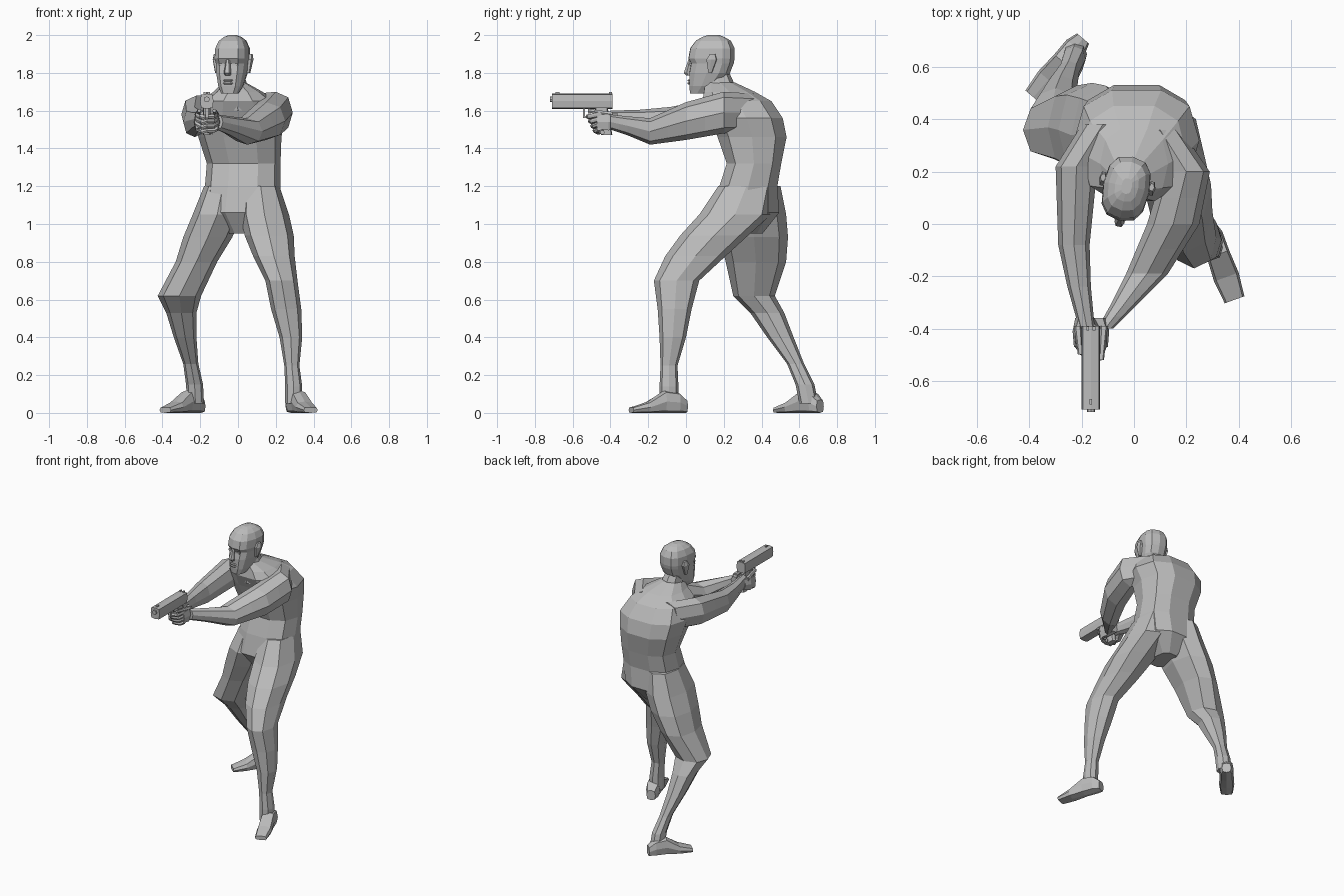
import bpy, bmesh, math
from mathutils import Vector

cube = bpy.data.objects.get("Cube")
if cube:
    bpy.data.objects.remove(cube, do_unlink=True)

COLOUR = (.5, .5, .5, 1)
grey = bpy.data.materials.new("clay_grey")
grey.use_nodes = True
grey.diffuse_color = COLOUR
grey.node_tree.nodes["Principled BSDF"].inputs["Base Color"].default_value = COLOUR

X, Y, Z = Vector((1, 0, 0)), Vector((0, 1, 0)), Vector((0, 0, 1))
LEVEL, UPRIGHT, ACROSS = (X, Y), (X, Z), (Y, Z)


def finish(name, bm):
    bmesh.ops.recalc_face_normals(bm, faces=bm.faces)
    mesh = bpy.data.meshes.new(name)
    bm.to_mesh(mesh)
    bm.free()
    mesh.materials.append(grey)
    obj = bpy.data.objects.new(name, mesh)
    bpy.context.collection.objects.link(obj)
    return obj


def box(name, centre, size):
    bm = bmesh.new()
    bmesh.ops.create_cube(bm, size=1)
    bmesh.ops.scale(bm, vec=size, verts=bm.verts)
    bmesh.ops.translate(bm, vec=centre, verts=bm.verts)
    return finish(name, bm)


def subdivide(joints, steps, swell):
    """Add sections between joints, swollen like muscle halfway along."""
    sections = []
    for (start, size), (end, next_size) in zip(joints, joints[1:]):
        for step in range(steps):
            t = step / steps
            grow = 1 + swell * math.sin(math.pi * t)
            between = Vector(size).lerp(Vector(next_size), t) * grow
            sections.append((Vector(start).lerp(Vector(end), t), between))
    last, last_size = joints[-1]
    return sections + [(Vector(last), last_size)]


def limb(name, joints, plane, steps=1, swell=0, sides=8, power=.85):
    """Skin faceted sections (centre, half sizes) lying in one plane; low power is boxier."""
    bm = bmesh.new()
    loops = []
    for centre, (half_a, half_b) in subdivide(joints, steps, swell):
        loop = []
        for i in range(sides):
            c = math.cos(math.tau * i / sides)
            s = math.sin(math.tau * i / sides)
            u = math.copysign(abs(c) ** power, c) * half_a
            v = math.copysign(abs(s) ** power, s) * half_b
            loop.append(bm.verts.new(centre + plane[0] * u + plane[1] * v))
        loops.append(loop)
    for low, high in zip(loops, loops[1:]):
        for i in range(sides):
            j = (i + 1) % sides
            bm.faces.new((low[i], low[j], high[j], high[i]))
    bm.faces.new(loops[0])
    bm.faces.new(loops[-1])
    return finish(name, bm)


# Torso and neck, hunched forward over the hips
limb("torso", [
    ((.01, .31, .95), (.07, .1)),
    ((.01, .32, 1.06), (.2, .18)),
    ((.025, .33, 1.2), (.2, .16)),
    ((.03, .36, 1.32), (.195, .15)),
    ((.01, .35, 1.46), (.22, .19)),
    ((.01, .32, 1.56), (.24, .2)),
    ((0, .27, 1.65), (.2, .19)),
    ((0, .23, 1.7), (.13, .14)),
    ((-.02, .18, 1.75), (.06, .08))], LEVEL, sides=10, power=.8)
limb("neck", [
    ((0, .21, 1.6), (.09, .11)),
    ((-.03, .16, 1.8), (.06, .07))], LEVEL, steps=2)

# Legs and feet; the knees sit at the fifth joint, calves just below
HIP_SIZES = [(.1, .15), (.13, .19), (.13, .18), (.11, .16)]
CALF_SIZES = [(.08, .09), (.06, .07), (.04, .045), (.045, .05), (.045, .05)]


def leg(name, knee_size, points):
    sizes = HIP_SIZES + [knee_size] + CALF_SIZES
    limb(name, list(zip(points, sizes)), LEVEL)


def foot(name, heel, toe):
    heel, toe = Vector(heel), Vector(toe)
    side = (toe - heel).cross(Z).normalized()
    sections = []
    for along, half_width, height in ((0, .03, .07), (.15, .045, .11), (.4, .045, .12),
                                      (.7, .05, .06), (1, .04, .03)):
        centre = heel.lerp(toe, along) + Z * height / 2
        sections.append((centre, (half_width, height / 2)))
    limb(name, sections, (side, Z), power=.6)


leg("left_leg", (.085, .12), [
    (.12, .32, 1.2), (.14, .26, 1.05), (.165, .15, .94), (.19, .05, .83), (.23, -.05, .7),
    (.255, -.06, .55), (.28, -.07, .4), (.285, -.09, .25), (.295, -.09, .14), (.295, -.09, .05)])
leg("right_leg", (.115, .11), [
    (-.08, .35, 1.2), (-.11, .34, 1.05), (-.16, .36, .93), (-.22, .37, .8), (-.31, .36, .62),
    (-.3, .43, .53), (-.28, .5, .4), (-.25, .58, .26), (-.23, .63, .15), (-.225, .65, .05)])
foot("left_foot", (.28, 0, 0), (.385, -.29, 0))
foot("right_foot", (-.195, .71, 0), (-.385, .485, 0))

# Arms reaching forward to the grip
BLADE, SHOULDER, WRIST = (.08, .1), (.09, .11), (.03, .04)
limb("left_arm", [
    ((.1, .36, 1.59), BLADE),
    ((.2, .2, 1.59), SHOULDER),
    ((.15, 0, 1.545), (.1, .1)),
    ((.05, -.19, 1.49), (.08, .07)),
    ((-.04, -.31, 1.52), (.05, .05)),
    ((-.11, -.4, 1.54), WRIST)], UPRIGHT, steps=2, power=.9)
limb("right_arm", [
    ((-.12, .38, 1.58), BLADE),
    ((-.22, .22, 1.58), (.08, .1)),
    ((-.23, -.08, 1.54), (.06, .08)),
    ((-.21, -.24, 1.55), (.045, .055)),
    ((-.18, -.4, 1.56), WRIST)], UPRIGHT, steps=2, power=.9)

# Hands: palm, thumb and fingers curled round the grip
aim = Vector((-.165, 0, 0))
for label, s, reach in (("right", -1, -.5), ("left", 1, -.52)):
    limb(label + "_palm", [
        (aim + Vector((s * .03, -.36, 1.55)), WRIST),
        (aim + Vector((s * .05, -.41, 1.54)), (.02, .05)),
        (aim + Vector((s * .05, -.47, 1.54)), (.015, .04))], UPRIGHT, sides=6)
    limb(label + "_thumb", [
        (aim + Vector((s * .05, -.39, 1.58)), (.015, .015)),
        (aim + Vector((s * .04, reach, 1.6)), (.01, .01))], UPRIGHT, sides=6)
    for finger in range(4):
        drop = finger * .025
        tip = reach + drop / 2
        thick = (.012, .012)
        limb(f"{label}_finger_{finger + 1}", [
            (aim + Vector((s * .06, -.46, 1.58 - drop)), thick),
            (aim + Vector((s * .04, tip + .01, 1.57 - drop)), thick),
            (aim + Vector((0, tip, 1.57 - drop)), thick),
            (aim + Vector((s * -.03, tip + .02, 1.56 - drop)), thick)], ACROSS, sides=6)

# Pistol
limb("pistol_slide", [
    (aim + Vector((0, y, 1.65)), (.035, .04)) for y in (-.71, -.39)], UPRIGHT, power=.4)
limb("pistol_barrel", [
    (aim + Vector((0, y, 1.66)), (.015, .015)) for y in (-.68, -.72)], UPRIGHT)
limb("pistol_grip", [
    (aim + Vector((0, -.42, 1.47)), (.02, .03)),
    (aim + Vector((0, -.45, 1.62)), (.02, .035))], LEVEL, power=.5)
box("front_sight", aim + Vector((0, -.68, 1.69)), (.01, .02, .015))
for label, s in (("left", 1), ("right", -1)):
    box(label + "_rear_sight", aim + Vector((s * .012, -.4, 1.69)), (.01, .015, .015))
box("trigger_guard_front", aim + Vector((0, -.54, 1.59)), (.015, .01, .05))
box("trigger_guard_base", aim + Vector((0, -.51, 1.565)), (.015, .07, .01))
box("trigger", aim + Vector((0, -.51, 1.59)), (.01, .01, .04))

# Head, modelled on its own axis: chin, jaw, cheeks, sockets and brow, then a rounded skull
skull = [
    ((0, -.07, 1.69), (.045, .045)),
    ((0, -.04, 1.73), (.065, .08)),
    ((0, -.01, 1.8), (.08, .11)),
    ((0, .005, 1.85), (.085, .115)),
    ((0, 0, 1.875), (.09, .125)),
    ((0, .005, 1.93), (.088, .12)),
    ((0, .01, 1.97), (.07, .095)),
    ((0, .01, 1.99), (.045, .06)),
    ((0, .01, 2), (.02, .03))]
head = [limb("head", skull, LEVEL, sides=12, power=.75)]
head.append(limb("nose", [
    ((0, -.12, 1.785), (.015, .015)),
    ((0, -.13, 1.8), (.02, .02)),
    ((0, -.115, 1.87), (.01, .01))], LEVEL, sides=6))
for name, z in (("lower_lip", 1.745), ("upper_lip", 1.76)):
    head.append(limb(name, [
        ((0, -.11, z - .006), (.025, .015)),
        ((0, -.11, z), (.03, .02)),
        ((0, -.11, z + .006), (.025, .015))], LEVEL, sides=6))
for label, s in (("left", 1), ("right", -1)):
    head.append(box(label + "_eye", (s * .035, -.095, 1.845), (.03, .03, .012)))
    head.append(limb(label + "_ear", [
        ((s * .085, .01, 1.8), (.01, .01)),
        ((s * .095, .02, 1.87), (.015, .03)),
        ((s * .095, .025, 1.9), (.01, .015))], LEVEL, sides=6))

# Turn the head toward the aim
for part in head:
    part.location = (-.03, .135, 0)
    part.rotation_euler.z = -.2
